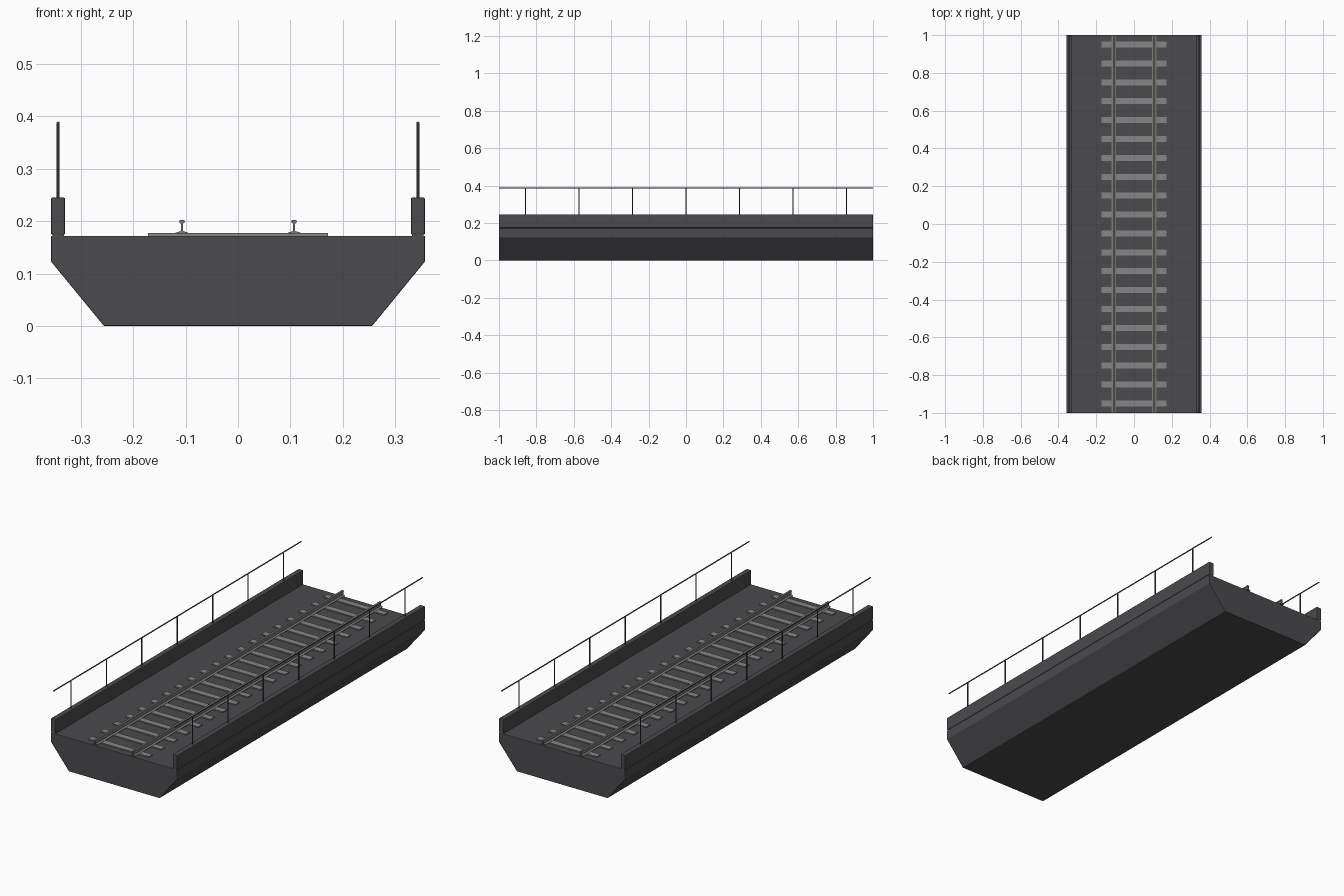
import bpy
import bmesh

if "Cube" in bpy.data.objects:
    bpy.data.objects.remove(bpy.data.objects["Cube"], do_unlink=True)


def material(name, rgb):
    m = bpy.data.materials.new(name)
    m.use_nodes = True
    m.diffuse_color = (*rgb, 1)
    m.node_tree.nodes["Principled BSDF"].inputs["Base Color"].default_value = (*rgb, 1)
    return m


concrete = material("dark concrete", (0.07, 0.07, 0.077))
railing = material("railing steel", (0.055, 0.055, 0.06))
sleeper_grey = material("sleeper grey", (0.24, 0.24, 0.24))
rail_steel = material("rail steel", (0.2, 0.2, 0.19))


def finish(name, bm, mat, bevel=0):
    bmesh.ops.recalc_face_normals(bm, faces=bm.faces)
    me = bpy.data.meshes.new(name)
    bm.to_mesh(me)
    bm.free()
    me.materials.append(mat)
    ob = bpy.data.objects.new(name, me)
    bpy.context.collection.objects.link(ob)
    if bevel:
        mod = ob.modifiers.new("Bevel", "BEVEL")
        mod.width = bevel
        mod.segments = 2
    return ob


def extrude_profile(name, half, mat, x=0, bevel=0):
    """Mirror a half outline (x, z) and sweep it along the full span."""
    outline = half + [(-px, pz) for px, pz in reversed(half)]
    bm = bmesh.new()
    face = bm.faces.new([bm.verts.new((x + px, -1, pz)) for px, pz in outline])
    swept = bmesh.ops.extrude_face_region(bm, geom=[face], use_keep_orig=True)
    moved = [v for v in swept["geom"] if isinstance(v, bmesh.types.BMVert)]
    bmesh.ops.translate(bm, verts=moved, vec=(0, 2, 0))
    return finish(name, bm, mat, bevel)


def cylinder(name, radius, length, location, mat, rotation=(0, 0, 0)):
    bpy.ops.mesh.primitive_cylinder_add(vertices=12, radius=radius, depth=length,
                                        location=location, rotation=rotation)
    ob = bpy.context.object
    ob.name = name
    ob.data.materials.append(mat)
    bpy.ops.object.shade_smooth_by_angle()


# Bridge deck with sloping underside
extrude_profile("deck", [(0.256, 0), (0.357, 0.123), (0.357, 0.172)], concrete, bevel=0.002)

# Sleepers
for i in range(20):
    bm = bmesh.new()
    bmesh.ops.create_cube(bm, size=1)
    bmesh.ops.scale(bm, vec=(0.344, 0.032, 0.008), verts=bm.verts)
    bmesh.ops.translate(bm, vec=(0, -0.95 + 0.1 * i, 0.173), verts=bm.verts)
    finish("sleeper", bm, sleeper_grey)

# Both sides: track rail, kerb, handrail and posts
rail_half = [(0.012, 0.176), (0.012, 0.178), (0.002, 0.181),
             (0.002, 0.195), (0.005, 0.197), (0.005, 0.202)]
for side, s in (("left", 1), ("right", -1)):
    extrude_profile(side + "_track_rail", rail_half, rail_steel, x=s * 0.107)
    extrude_profile(side + "_kerb", [(0.0135, 0.174), (0.0135, 0.245)], concrete,
                    x=s * 0.3435, bevel=0.003)
    extrude_profile(side + "_kerb_joint", [(0.011, 0.171), (0.011, 0.176)], concrete,
                    x=s * 0.3435)
    cylinder(side + "_handrail", 0.003, 2, (s * 0.3435, 0, 0.387), railing,
             (1.570796, 0, 0))
    for i in range(-3, 4):
        cylinder(side + "_post", 0.003, 0.147, (s * 0.3435, i * 2 / 7, 0.3135), railing)
